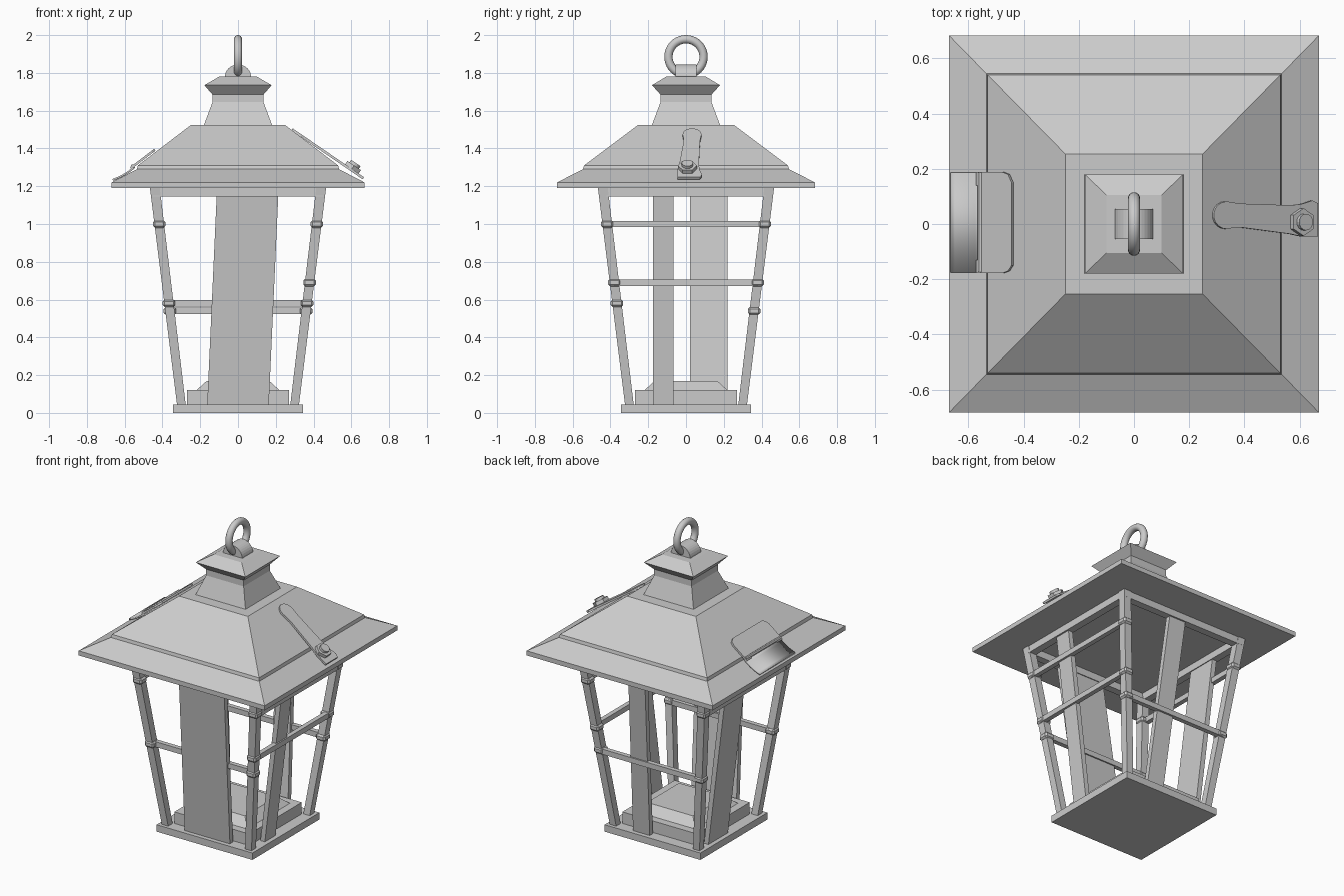
import bpy, bmesh, math
from mathutils import Vector

if "Cube" in bpy.data.objects:
    bpy.data.objects.remove(bpy.data.objects["Cube"])


def make(name, bm):
    bmesh.ops.recalc_face_normals(bm, faces=bm.faces)
    me = bpy.data.meshes.new(name)
    bm.to_mesh(me)
    bm.free()
    ob = bpy.data.objects.new(name, me)
    bpy.context.collection.objects.link(ob)
    return ob


def stack(name, levels):
    """Loft through horizontal rectangles (cx, cy, half_x, half_y, z)."""
    bm = bmesh.new()
    rings = [[bm.verts.new((cx + sx * hx, cy + sy * hy, z))
              for sx, sy in ((-1, -1), (1, -1), (1, 1), (-1, 1))]
             for cx, cy, hx, hy, z in levels]
    bm.faces.new(rings[0])
    bm.faces.new(rings[-1])
    for a, b in zip(rings, rings[1:]):
        for i in range(4):
            j = (i + 1) % 4
            bm.faces.new((a[i], a[j], b[j], b[i]))
    return make(name, bm)


def box(name, cx, cy, hx, hy, z0, z1):
    return stack(name, [(cx, cy, hx, hy, z0), (cx, cy, hx, hy, z1)])


def tiers(name, profile):
    """Centred stack from (half_x, half_y, z)."""
    return stack(name, [(0, 0) + p for p in profile])


def plate(name, outline, height, offset):
    """Flat outline in plan, laid on the slope height(x), thickened by offset."""
    bm = bmesh.new()
    f = bm.faces.new([bm.verts.new((x, y, height(x))) for x, y in outline])
    res = bmesh.ops.extrude_face_region(bm, geom=[f])
    vs = [v for v in res["geom"] if isinstance(v, bmesh.types.BMVert)]
    bmesh.ops.translate(bm, verts=vs, vec=offset)
    return make(name, bm)


def lean(z):
    """Distance of the post centres from the axis at height z."""
    return 0.30 + (z - 0.045) / 1.145 * 0.14


# Base slab and candle plinth
tiers("base_slab", [(0.345, 0.345, 0), (0.345, 0.345, 0.045)])
tiers("plinth", [(0.27, 0.27, 0.045), (0.27, 0.27, 0.12), (0.22, 0.22, 0.12), (0.165, 0.165, 0.17)])

# Leaning corner posts
for sx in (-1, 1):
    for sy in (-1, 1):
        b, t = lean(0.045), lean(1.19)
        stack(f"post_{'left' if sx < 0 else 'right'}_{'front' if sy < 0 else 'back'}",
              [(sx * b, sy * b, 0.023, 0.023, 0.045), (sx * t, sy * t, 0.026, 0.026, 1.19)])

# Top frame under the roof
for s, a, b in ((-1, "front", "left"), (1, "back", "right")):
    box(f"top_frame_{a}", 0, s * 0.437, 0.46, 0.024, 1.145, 1.192)
    box(f"top_frame_{b}", s * 0.437, 0, 0.024, 0.42, 1.145, 1.192)

# Planks in each side, following the lean of the posts
SIDES = {"front": (0, -1), "back": (0, 1), "left": (-1, 0), "right": (1, 0)}
for side, bottom, top, half in (("front", 0.0, 0.052, 0.163), ("back", 0.10, 0.04, 0.06),
                                ("left", 0.12, 0.12, 0.10), ("right", -0.12, -0.12, 0.055)):
    nx, ny = SIDES[side]
    hx, hy = (half, 0.016) if ny else (0.016, half)
    levels = []
    for along, z in ((bottom, 0.045), (top, 1.19)):
        d = lean(z)
        levels.append((nx * d + along * abs(ny), ny * d + along * abs(nx), hx, hy, z))
    stack(f"plank_{side}", levels)

# Cross bars with collars gripping the posts
for side, z, shift in (("front", 0.58, -0.012), ("back", 0.54, 0.012), ("left", 1.0, 0.012),
                       ("right", 1.0, 0.012), ("right", 0.69, 0.012)):
    nx, ny = SIDES[side]
    d = lean(z)
    hx, hy = (d, 0.015) if ny else (0.015, d)
    box(f"bar_{side}", nx * (d + shift), ny * (d + shift), hx, hy, z - 0.017, z + 0.017)
    for s in (-1, 1):
        collar = box(f"collar_{side}", nx * d + s * d * abs(ny), ny * d + s * d * abs(nx),
                     0.033, 0.033, z - 0.02, z + 0.02)
        bev = collar.modifiers.new("bevel", "BEVEL")
        bev.width = 0.01

# Two-tier hipped roof, neck and cap
tiers("roof", [(0.67, 0.683, 1.19), (0.67, 0.683, 1.22), (0.535, 0.545, 1.29),
               (0.53, 0.54, 1.31), (0.248, 0.253, 1.525)])
tiers("chimney", [(0.18, 0.18, 1.525), (0.135, 0.135, 1.645), (0.135, 0.135, 1.685),
                  (0.178, 0.18, 1.735), (0.10, 0.105, 1.78)])

# Hanging ring and its half-round holder
bm = bmesh.new()
arc = [(0.07 * math.cos(math.pi * i / 16), 1.775 + 0.07 * math.sin(math.pi * i / 16)) for i in range(17)]
f = bm.faces.new([bm.verts.new((x, -0.055, z)) for x, z in arc])
res = bmesh.ops.extrude_face_region(bm, geom=[f])
bmesh.ops.translate(bm, vec=(0, 0.11, 0),
                    verts=[v for v in res["geom"] if isinstance(v, bmesh.types.BMVert)])
make("ring_holder", bm)
bpy.ops.mesh.primitive_torus_add(major_radius=0.093, minor_radius=0.022, major_segments=40,
                                 minor_segments=16, location=(0, 0, 1.885),
                                 rotation=(0, math.pi / 2, 0))
bpy.context.object.name = "hanging_ring"
bpy.ops.object.shade_smooth()

# Latch strap on the right roof slope, with rounded head and flared tail
head = [(0.33 + 0.048 * math.cos(math.radians(a)), 0.032 + 0.05 * math.sin(math.radians(a)))
        for a in range(70, 291, 20)]
strap = head + [(0.38, -0.012), (0.56, -0.036), (0.60, -0.045), (0.66, -0.045), (0.66, 0.075),
                (0.64, 0.085), (0.60, 0.072), (0.56, 0.068), (0.38, 0.074)]
plate("latch_strap", strap, lambda x: 1.495 - 0.685 * (x - 0.283), (0.007, 0, 0.011))

# Hex nut and washer-like head, tilted with the strap
tilt = math.radians(34)
normal = Vector((math.sin(tilt), 0, math.cos(tilt)))
for name, sides, r, h, up in (("latch_nut", 6, 0.05, 0.03, 0.015), ("latch_bolt", 16, 0.03, 0.02, 0.036)):
    bpy.ops.mesh.primitive_cylinder_add(vertices=sides, radius=r, depth=h, rotation=(0, tilt, 0),
                                        location=Vector((0.598, 0.007, 1.285)) + normal * up)
    bpy.context.object.name = name

# Hinge on the left roof slope: upper leaf with notched edge, curved lower leaf, pin
leaf = [(-0.437, -0.15), (-0.437, 0.15), (-0.45, 0.18), (-0.47, 0.188), (-0.565, 0.188), (-0.565, 0.14),
        (-0.545, 0.14), (-0.545, -0.13), (-0.565, -0.13), (-0.565, -0.178), (-0.47, -0.178), (-0.45, -0.17)]
plate("hinge_upper_leaf", leaf, lambda x: 1.388 + 0.765 * (x + 0.437), (-0.007, 0, 0.010))
bm = bmesh.new()
path = [(-0.55, 1.306), (-0.575, 1.286), (-0.60, 1.269), (-0.625, 1.255), (-0.65, 1.244), (-0.665, 1.238)]
rows = [[bm.verts.new((x, y, z)) for y in (-0.175, 0.187)] for x, z in path]
for a, b in zip(rows, rows[1:]):
    bm.faces.new((a[0], a[1], b[1], b[0])).smooth = True
low = make("hinge_lower_leaf", bm)
low.modifiers.new("thickness", "SOLIDIFY").thickness = 0.01
bpy.ops.mesh.primitive_cylinder_add(vertices=12, radius=0.01, depth=0.36, location=(-0.557, 0.006, 1.306),
                                    rotation=(math.pi / 2, 0, 0))
bpy.context.object.name = "hinge_pin"
bpy.ops.object.shade_smooth_by_angle()
